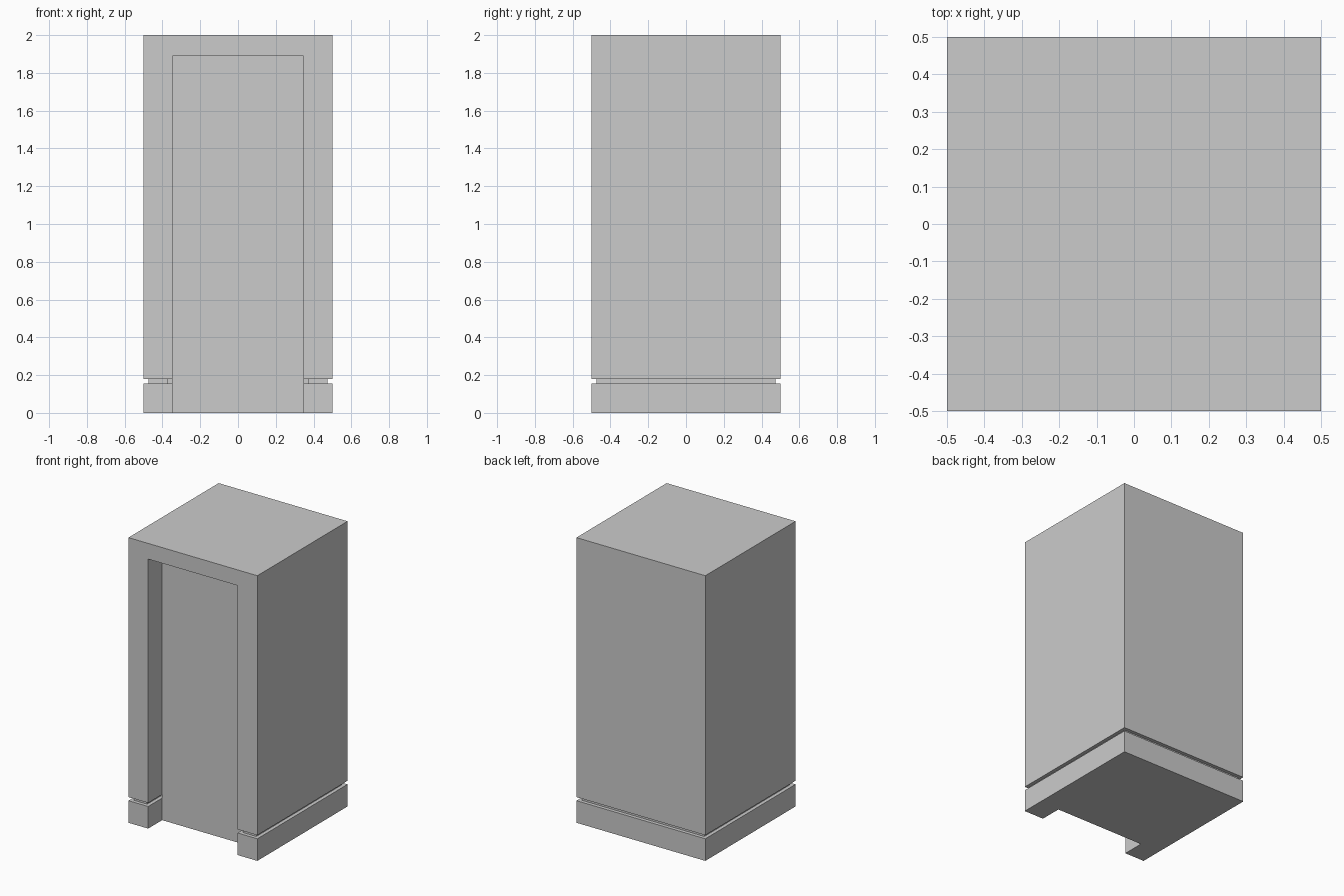
import bpy
import bmesh

if "Cube" in bpy.data.objects:
    bpy.data.objects.remove(bpy.data.objects["Cube"], do_unlink=True)

HALF = 0.5          # half of the square footprint
DOOR = 0.347        # half of the doorway width
DOOR_TOP = 1.89
PANEL_FRONT = -0.345
PANEL_BACK = -0.32
PLINTH_TOP = 0.155
CABINET_BOTTOM = 0.18
HEIGHT = 2.0
GAP = 0.025         # how far the neck is set back

grey = bpy.data.materials.new("light_grey")
grey.use_nodes = True
colour = (0.6, 0.6, 0.6, 1)
grey.diffuse_color = colour
grey.node_tree.nodes["Principled BSDF"].inputs["Base Color"].default_value = colour


def prism(name, outline, z0, z1):
    """Extrude a flat outline upwards from z0 to z1."""
    bm = bmesh.new()
    base = bm.faces.new([bm.verts.new((x, y, z0)) for x, y in outline])
    top = bmesh.ops.extrude_face_region(bm, geom=[base], use_keep_orig=True)
    verts = [v for v in top["geom"] if isinstance(v, bmesh.types.BMVert)]
    bmesh.ops.translate(bm, vec=(0, 0, z1 - z0), verts=verts)
    bmesh.ops.recalc_face_normals(bm, faces=bm.faces)
    mesh = bpy.data.meshes.new(name)
    bm.to_mesh(mesh)
    bm.free()
    mesh.materials.append(grey)
    obj = bpy.data.objects.new(name, mesh)
    bpy.context.collection.objects.link(obj)
    return obj


def rectangle(x, y0, y1):
    return [(-x, y0), (x, y0), (x, y1), (-x, y1)]


def u_outline(inset):
    """Square with a doorway notch in its front, shrunk by the inset."""
    outer, inner = HALF - inset, DOOR + inset
    right = [(outer, outer), (outer, -outer), (inner, -outer), (inner, PANEL_BACK)]
    return right + [(-x, y) for x, y in reversed(right)]


# Base: plinth and the recessed neck that forms the shadow gap
prism("plinth", u_outline(0), 0, PLINTH_TOP)
prism("neck", u_outline(GAP), PLINTH_TOP, CABINET_BOTTOM)

# Cabinet with the doorway cut from its front
cabinet = prism("cabinet", rectangle(HALF, -HALF, HALF), CABINET_BOTTOM, HEIGHT)
cutter = prism("doorway_cutter", rectangle(DOOR, -1, PANEL_BACK), 0, DOOR_TOP)
cutter.hide_render = True
cut = cabinet.modifiers.new("doorway", "BOOLEAN")
cut.object = cutter
cut.operation = "DIFFERENCE"
cut.solver = "EXACT"
bpy.context.view_layer.objects.active = cabinet
bpy.ops.object.modifier_apply(modifier=cut.name)
bpy.data.objects.remove(cutter, do_unlink=True)

# Door panel fills the back of the doorway down to the floor
prism("door_panel", rectangle(DOOR, PANEL_FRONT, PANEL_BACK), 0, DOOR_TOP)
